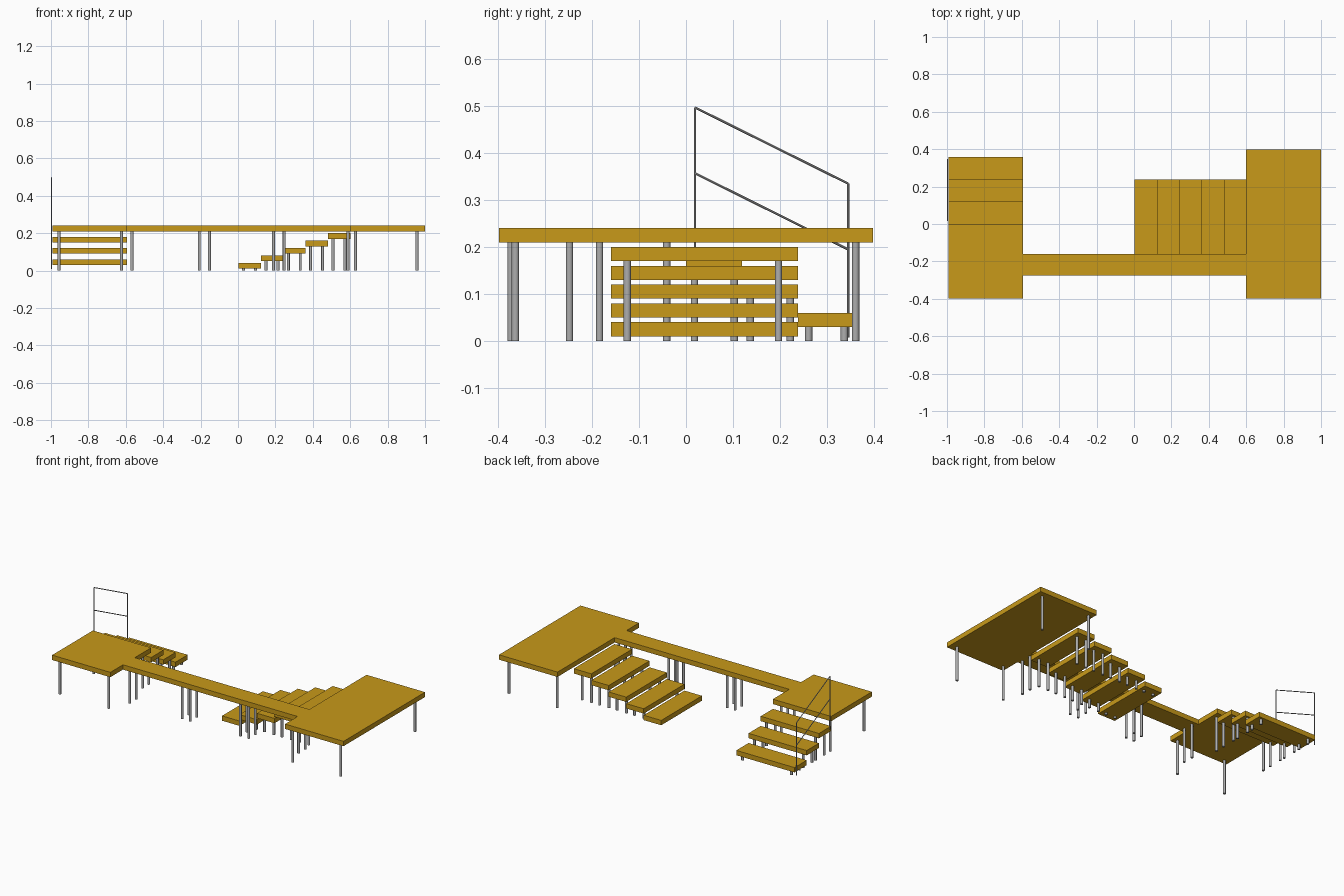
import bpy
from mathutils import Vector

if "Cube" in bpy.data.objects:
    bpy.data.objects.remove(bpy.data.objects["Cube"])

wood = bpy.data.materials.new("ochre_board")
wood.diffuse_color = (0.58, 0.32, 0.01, 1)
wood.use_nodes = True
wood.node_tree.nodes["Principled BSDF"].inputs["Base Color"].default_value = wood.diffuse_color
steel = bpy.data.materials.new("grey_metal")
steel.diffuse_color = (0.42, 0.42, 0.42, 1)
steel.use_nodes = True
steel.node_tree.nodes["Principled BSDF"].inputs["Base Color"].default_value = steel.diffuse_color


def board(name, x0, x1, y0, y1, top, thick=0.03):
    bpy.ops.mesh.primitive_cube_add(size=1, location=((x0 + x1) / 2, (y0 + y1) / 2, top - thick / 2))
    o = bpy.context.object
    o.name = name
    o.scale = (x1 - x0, y1 - y0, thick)
    bpy.ops.object.transform_apply(location=False, rotation=False, scale=True)
    o.data.materials.append(wood)


def tube(name, a, b, r, sides):
    a, b = Vector(a), Vector(b)
    d = b - a
    bpy.ops.mesh.primitive_cylinder_add(vertices=sides, radius=r, depth=d.length, location=(a + b) / 2)
    o = bpy.context.object
    o.name = name
    o.rotation_euler = d.to_track_quat('Z', 'Y').to_euler()
    bpy.ops.object.shade_smooth_by_angle()
    o.data.materials.append(steel)


def legs(name, xs, ys, top):
    for x in xs:
        for y in ys:
            tube(name, (x, y, 0), (x, y, top), 0.0078, 16)


# Two raised decks
board("left_deck", -0.992, -0.594, -0.398, 0.0, 0.24)
legs("left_deck_leg", (-0.957, -0.623), (-0.372, -0.041), 0.211)
board("right_deck", 0.6, 1.0, -0.398, 0.398, 0.24)
legs("right_deck_leg", (0.628, 0.957), (-0.363, 0.361), 0.211)

# Narrow walkway between the decks, carried by three sets of legs
board("walkway", -0.594, 0.6, -0.275, -0.16, 0.24)
for pair in ((-0.567, -0.207), (-0.153, 0.19), (0.247, 0.588)):
    legs("walkway_leg", pair, (-0.248, -0.184), 0.211)

# Five wide steps climbing towards the right deck
for i in range(5):
    x, top = 0.003 + 0.1195 * i, 0.04 * (i + 1)
    board("right_step", x, x + 0.1195, -0.16, 0.238, top)
    legs("right_step_leg", (x + 0.027, x + 0.091), (-0.125, 0.197), top - 0.029)

# Three steps behind the left deck
for i, ys in enumerate(((0.018, 0.103), (0.137, 0.222), (0.261, 0.337))):
    y, top = 0.119 * i, 0.18 - 0.06 * i
    board("left_step", -0.992, -0.594, y, y + 0.119, top)
    legs("left_step_leg", (-0.957, -0.623), ys, top - 0.029)

# Thin sloping handrail on the outer side of the left steps
rx, ya, yb = -0.9975, 0.019, 0.345
for y, top in ((ya, 0.497), (yb, 0.335)):
    tube("rail_post", (rx, y, top - 0.327), (rx, y, top), 0.0025, 10)
for drop in (0, 0.14):
    tube("handrail", (rx, ya, 0.497 - drop), (rx, yb, 0.335 - drop), 0.0025, 10)
